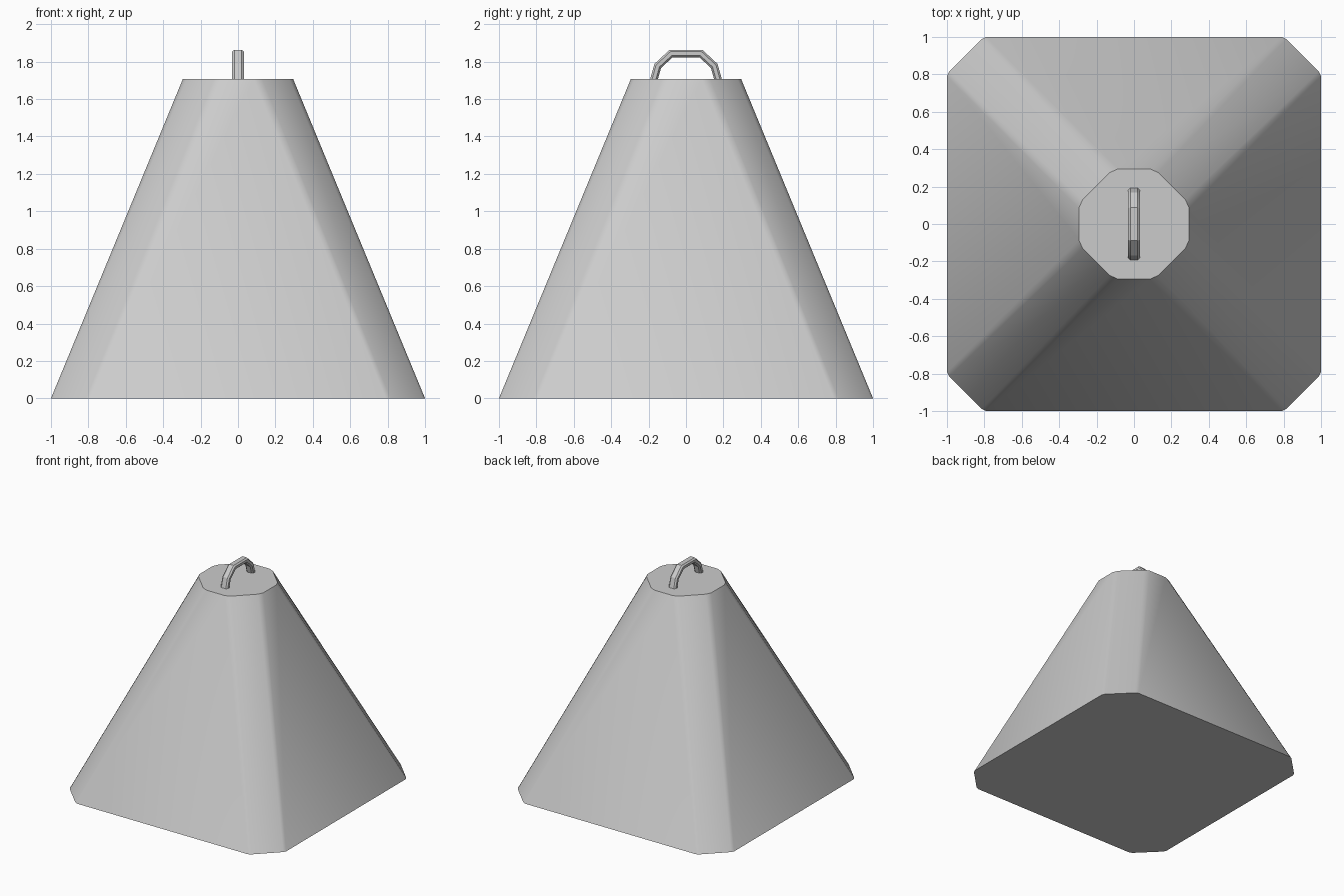
import bpy, bmesh, math
from mathutils import Vector

if "Cube" in bpy.data.objects:
    bpy.data.objects.remove(bpy.data.objects["Cube"])


def loft(name, rings, angle):
    """Skin a list of closed rings, cap both ends and smooth by angle."""
    bm = bmesh.new()
    loops = [[bm.verts.new(p) for p in ring] for ring in rings]
    n = len(loops[0])
    for a, b in zip(loops, loops[1:]):
        for i in range(n):
            j = (i + 1) % n
            bm.faces.new((a[i], a[j], b[j], b[i]))
    bm.faces.new(loops[0][::-1])
    bm.faces.new(loops[-1])
    bmesh.ops.recalc_face_normals(bm, faces=bm.faces)
    mesh = bpy.data.meshes.new(name)
    bm.to_mesh(mesh)
    bm.free()
    obj = bpy.data.objects.new(name, mesh)
    bpy.context.collection.objects.link(obj)
    bpy.context.view_layer.objects.active = obj
    obj.select_set(True)
    bpy.ops.object.shade_smooth_by_angle(angle=math.radians(angle))
    obj.select_set(False)
    return obj


def chamfered_square(half, flat, a, b, z):
    """Square ring with softened chamfers; one corner turned four times."""
    corner = [(half, flat), (b, a), (a, b), (flat, half)]
    ring = []
    for _ in range(4):
        ring += [(x, y, z) for x, y in corner]
        corner = [(-y, x) for x, y in corner]
    return ring


# Tapered body with cut corners
TOP = 1.707
loft("weight_body", [chamfered_square(1.0, 0.79, 0.815, 0.988, 0.0),
                     chamfered_square(0.295, 0.085, 0.13, 0.275, TOP)], 50)

# Arched handle: flattened octagonal section swept along a faceted arch
half_path = [(-0.175, TOP - 0.015), (-0.151, 1.777), (-0.08, 1.843)]
path = [Vector(p) for p in half_path + [(-y, z) for y, z in half_path[::-1]]]
section = [(0.032, 0.01), (0.02, 0.02), (-0.02, 0.02), (-0.032, 0.01),
           (-0.032, -0.01), (-0.02, -0.02), (0.02, -0.02), (0.032, -0.01)]
rings = []
for i, p in enumerate(path):
    d0 = (p - path[max(i - 1, 0)]).normalized()
    d1 = (path[min(i + 1, len(path) - 1)] - p).normalized()
    tangent = (d0 + d1).normalized()
    normal = Vector((-tangent.y, tangent.x))
    miter = 1 / max(tangent.dot(d0), tangent.dot(d1))
    rings.append([(sx, p.x + normal.x * sn * miter, p.y + normal.y * sn * miter)
                  for sx, sn in section])
loft("handle", rings, 25)
